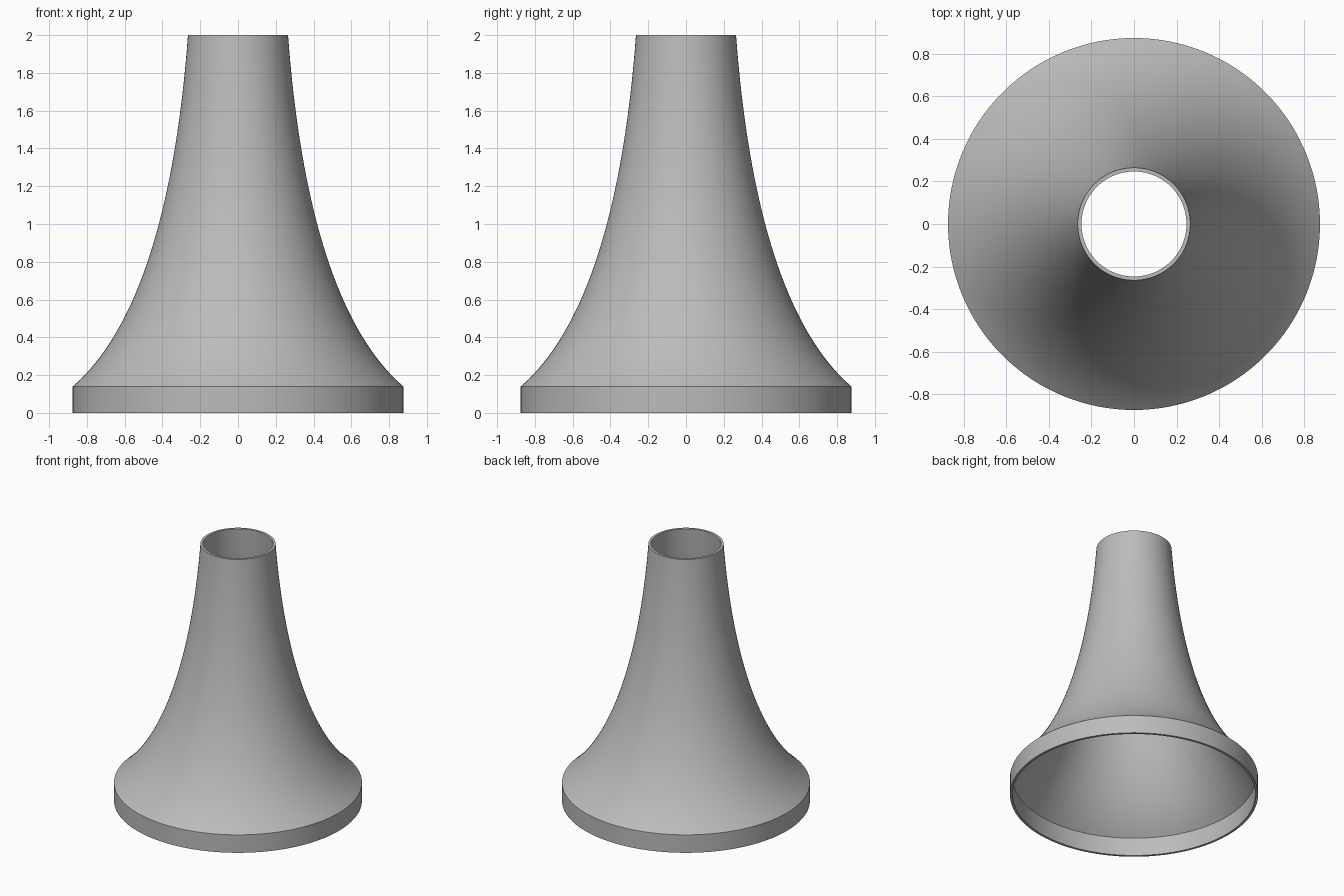
import bpy
import math
from mathutils import Vector
from mathutils.geometry import interpolate_bezier

SEGMENTS = 128
WALL = 0.018

cube = bpy.data.objects.get("Cube")
if cube:
    bpy.data.objects.remove(cube, do_unlink=True)

# Plain grey finish
grey = bpy.data.materials.new("grey")
grey.use_nodes = True
colour = (0.5, 0.5, 0.5, 1.0)
grey.diffuse_color = colour
grey.node_tree.nodes["Principled BSDF"].inputs["Base Color"].default_value = colour

# Flared outer profile as (radius, height): collar first, then the concave sweep
flare = interpolate_bezier(Vector((0.875, 0.14)), Vector((0.48, 0.48)),
                           Vector((0.32, 1.25)), Vector((0.265, 2.0)), 33)
outer = [Vector((0.875, 0.0))] + [p.to_2d() for p in flare]

# Inner profile, running back down inside the wall
inner = [Vector((p.x - WALL, p.y)) for p in reversed(outer)]
profile = outer + inner

# Spin the closed profile around the z axis
verts = [(p.x * math.cos(a), p.x * math.sin(a), p.y)
         for a in (2 * math.pi * i / SEGMENTS for i in range(SEGMENTS))
         for p in profile]
n = len(profile)
faces = []
for i in range(SEGMENTS):
    here, there = i * n, (i + 1) % SEGMENTS * n
    for j in range(n):
        k = (j + 1) % n
        faces.append((here + j, there + j, there + k, here + k))

mesh = bpy.data.meshes.new("flared_horn")
mesh.from_pydata(verts, [], faces)
mesh.materials.append(grey)
horn = bpy.data.objects.new("flared_horn", mesh)
bpy.context.collection.objects.link(horn)

# Smooth sides with crisp collar and rims
bpy.context.view_layer.objects.active = horn
horn.select_set(True)
bpy.ops.object.shade_smooth_by_angle(angle=math.radians(30))
